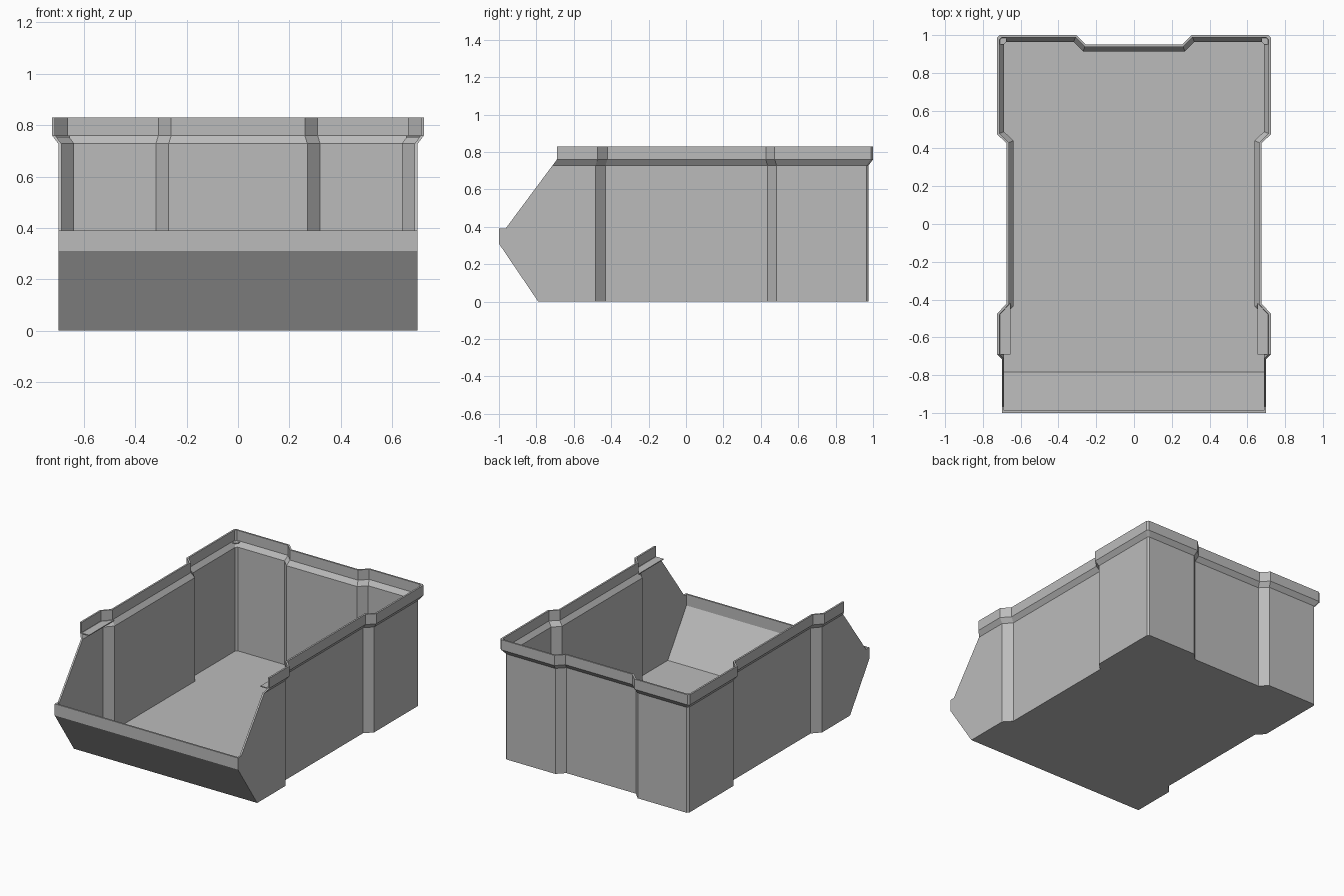
import bpy
import bmesh

if "Cube" in bpy.data.objects:
    bpy.data.objects.remove(bpy.data.objects["Cube"], do_unlink=True)

# One plain grey plastic
grey = bpy.data.materials.new("grey plastic")
grey.use_nodes = True
colour = (0.5, 0.5, 0.5, 1)
grey.diffuse_color = colour
grey.node_tree.nodes["Principled BSDF"].inputs["Base Color"].default_value = colour

WALL = 0.012   # wall thickness
FLARE = 0.024  # how far the rim stands out from the body
RIM_LOW, RIM_HIGH, TOP = 0.728, 0.76, 0.83


def loft(name, rings):
    """Closed solid through matching rings of points."""
    bm = bmesh.new()
    loops = [[bm.verts.new(p) for p in ring] for ring in rings]
    for a, b in zip(loops, loops[1:]):
        for i in range(len(a)):
            j = (i + 1) % len(a)
            bm.faces.new((a[i], a[j], b[j], b[i]))
    bm.faces.new(loops[0][::-1])
    bm.faces.new(loops[-1])
    bmesh.ops.recalc_face_normals(bm, faces=bm.faces)
    mesh = bpy.data.meshes.new(name)
    bm.to_mesh(mesh)
    bm.free()
    mesh.materials.append(grey)
    obj = bpy.data.objects.new(name, mesh)
    bpy.context.collection.objects.link(obj)
    return obj


def outline(d, z):
    """Plan of the bin with its recessed sides and back, grown outward by d."""
    side, recess, back, notch = 0.70 + d, 0.65 + d, 0.976 + d, 0.926 + d
    k, c = 0.4 * d, 0.012
    half = [(side, -1.1), (side, -0.484 + k), (recess, -0.43 + k),
            (recess, 0.436 - k), (side, 0.484 - k), (side, back - c),
            (side - c, back), (0.315 - k, back), (0.265 - k, notch)]
    full = half + [(-x, y) for x, y in reversed(half)]
    return [(x, y, z) for x, y in full]


def shell(name, inset, bottom, top):
    """Body with the flared rim."""
    return loft(name, [outline(-inset, bottom), outline(-inset, RIM_LOW),
                       outline(FLARE - inset, RIM_HIGH), outline(FLARE - inset, top)])


def side_prism(name, profile):
    """Side profile (y, z) run across the full width."""
    return loft(name, [[(x, y, z) for y, z in profile] for x in (-0.9, 0.9)])


def combine(target, cutter, operation):
    mod = target.modifiers.new(operation.lower(), "BOOLEAN")
    mod.object, mod.operation, mod.solver = cutter, operation, "EXACT"
    cutter.hide_render = True
    bpy.context.view_layer.objects.active = target
    bpy.ops.object.modifier_apply(modifier=mod.name)
    bpy.data.objects.remove(cutter, do_unlink=True)


# Outside form, trimmed to the sloping front
bin_body = shell("bin_body", 0, 0, TOP)
trim = side_prism("front_trim", [
    (-0.722, -0.1), (-0.79, 0), (-1, 0.31), (-1, 0.39), (-0.965, 0.39),
    (-0.69, RIM_HIGH), (-0.69, 0.95), (1.2, 0.95), (1.2, -0.1)])
combine(bin_body, trim, "INTERSECT")

# Hollow inside, with a floor and sloping front panel
cavity = shell("cavity", WALL, -0.1, 0.9)
room = side_prism("room", [
    (-0.784, WALL), (-0.988, 0.313), (-0.988, 1), (1.2, 1), (1.2, WALL)])
combine(cavity, room, "INTERSECT")
combine(bin_body, cavity, "DIFFERENCE")


# Stacking ledges at the front of the rim and small gussets in the back corners
def plate(name, points, side):
    return loft(name, [[(side * x, y, z) for x, y in points]
                       for z in (RIM_HIGH - 0.008, RIM_HIGH - 0.002)])


for side, word in ((1, "left"), (-1, "right")):
    plate(word + "_front_ledge",
          [(0.655, -0.69), (0.718, -0.69), (0.718, -0.475), (0.655, -0.42)], side)
    plate(word + "_back_gusset",
          [(0.675, 0.985), (0.675, 0.965), (0.69, 0.95), (0.71, 0.95), (0.71, 0.985)], side)
